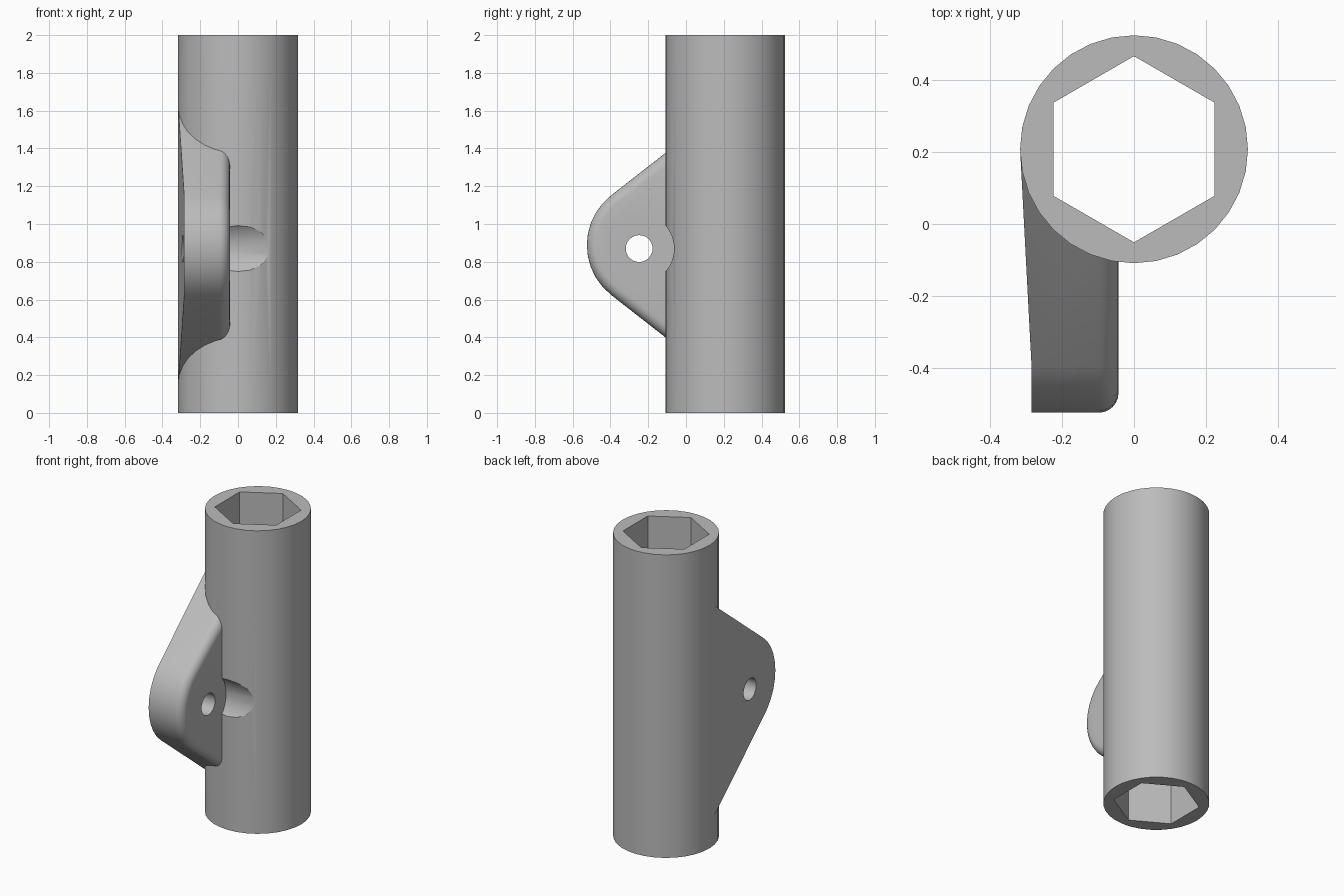
import bpy, bmesh, math
from mathutils import Matrix

if "Cube" in bpy.data.objects:
    bpy.data.objects.remove(bpy.data.objects["Cube"], do_unlink=True)

TUBE_Y, TUBE_R = 0.208, 0.317
HOLE_Y, HOLE_Z = -0.248, 0.87
FACE_X = -0.043                 # flat side of the lug that carries the screw head

grey = bpy.data.materials.new("light_grey")
grey.use_nodes = True
grey.diffuse_color = (0.5, 0.5, 0.5, 1)
grey.node_tree.nodes["Principled BSDF"].inputs["Base Color"].default_value = (0.5, 0.5, 0.5, 1)


def finish(name, bm):
    bmesh.ops.recalc_face_normals(bm, faces=bm.faces)
    mesh = bpy.data.meshes.new(name)
    bm.to_mesh(mesh)
    bm.free()
    mesh.materials.append(grey)
    obj = bpy.data.objects.new(name, mesh)
    bpy.context.collection.objects.link(obj)
    return obj


def cylinder(name, radius, length, sides, centre, turn):
    bm = bmesh.new()
    bmesh.ops.create_cone(bm, cap_ends=True, segments=sides, radius1=radius, radius2=radius,
                          depth=length, matrix=Matrix.Translation(centre) @ turn)
    return finish(name, bm)


def combine(target, other, operation):
    mod = target.modifiers.new(operation.lower(), 'BOOLEAN')
    mod.operation, mod.solver, mod.object = operation, 'EXACT', other
    other.hide_render = True
    bpy.context.view_layer.objects.active = target
    bpy.ops.object.modifier_apply(modifier=mod.name)
    bpy.data.objects.remove(other, do_unlink=True)


def make_lug():
    # Rounded nose with two sloping sides that run back into the tube
    nose_y, nose_z, radius, back_y = -0.191, 0.888, 0.334, 0.2
    slope, steps = math.radians(38), 10
    outline = []
    for i in range(steps + 1):
        a = (math.pi / 2 - slope) * (1 - 2 * i / steps)
        outline.append((nose_y - radius * math.cos(a), nose_z + radius * math.sin(a)))
    taper_y, top_z = outline[0]
    rise = (back_y - taper_y) * math.tan(slope)
    outline += [(back_y, outline[-1][1] - rise), (back_y, top_z + rise)]

    bm = bmesh.new()
    outer = [bm.verts.new((-0.285 - max(0, y - taper_y) * 0.0527, y, z)) for y, z in outline]
    inner = [bm.verts.new((FACE_X, y, z)) for y, z in outline]
    bm.faces.new(outer[:steps + 1])
    bm.faces.new([outer[0], outer[steps], outer[-2], outer[-1]])
    bm.faces.new(inner)
    for i in range(len(outline)):
        j = (i + 1) % len(outline)
        bm.faces.new([outer[i], outer[j], inner[j], inner[i]])
    bmesh.ops.recalc_face_normals(bm, faces=bm.faces)

    # Rounded rim on the screw side
    rim = [e for e in bm.edges if all(v.co.x > FACE_X - 0.001 for v in e.verts)
           and any(v.co.y < back_y - 0.001 for v in e.verts)]
    bmesh.ops.bevel(bm, geom=rim, offset=0.055, segments=6, profile=0.5, affect='EDGES')
    return finish("lug", bm)


upright = Matrix.Identity(4)
sideways = Matrix.Rotation(math.pi / 2, 4, 'Y')

# Round tube with the side lug joined on
body = cylinder("hex_socket_tube_with_lug", TUBE_R, 2, 32, (0, TUBE_Y, 1), upright)
combine(body, make_lug(), 'UNION')

# Hexagonal bore, screw hole and screw head clearance
combine(body, cylinder("hex_bore", 0.259, 2.4, 6, (0, TUBE_Y, 1), upright), 'DIFFERENCE')
combine(body, cylinder("screw_hole", 0.071, 1, 32, (-0.4, HOLE_Y, HOLE_Z), sideways), 'DIFFERENCE')
combine(body, cylinder("head_clearance", 0.185, 0.6, 48, (FACE_X + 0.3, HOLE_Y, HOLE_Z), sideways),
        'DIFFERENCE')

# Smooth curved faces, keep hard edges
bpy.ops.object.select_all(action='DESELECT')
body.select_set(True)
bpy.context.view_layer.objects.active = body
bpy.ops.object.shade_smooth_by_angle(angle=math.radians(30))
